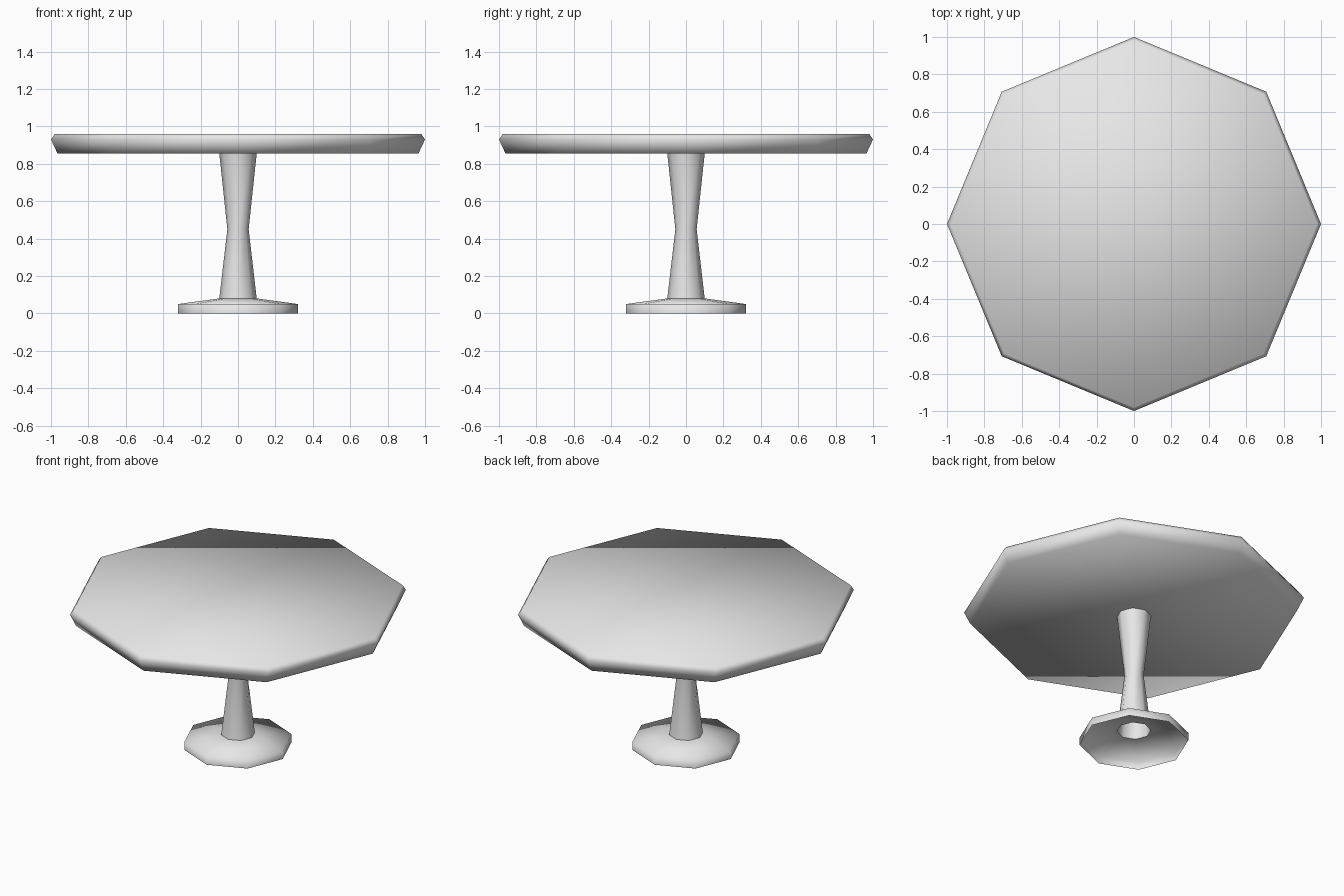
import bpy
import bmesh
import math

if "Cube" in bpy.data.objects:
    bpy.data.objects.remove(bpy.data.objects["Cube"])

SIDES = 8

grey = bpy.data.materials.new("light_grey")
grey.diffuse_color = (0.8, 0.8, 0.8, 1)
grey.use_nodes = True
grey.node_tree.nodes["Principled BSDF"].inputs["Base Color"].default_value = grey.diffuse_color


def lathe(name, profile, capped=False):
    """Turn (radius, height) points, listed bottom to top, into an octagonal surface."""
    bm = bmesh.new()
    rings = []
    for r, z in profile:
        angles = [2 * math.pi * i / SIDES for i in range(SIDES)]
        rings.append([bm.verts.new((r * math.cos(a), r * math.sin(a), z)) for a in angles])
    for low, high in zip(rings, rings[1:]):
        for i in range(SIDES):
            j = (i + 1) % SIDES
            bm.faces.new((low[i], low[j], high[j], high[i]))
    if capped:
        bm.faces.new(rings[0][::-1])
        bm.faces.new(rings[-1])
    for f in bm.faces:
        f.smooth = True
    mesh = bpy.data.meshes.new(name)
    bm.to_mesh(mesh)
    bm.free()
    mesh.materials.append(grey)
    obj = bpy.data.objects.new(name, mesh)
    bpy.context.collection.objects.link(obj)
    return obj


# Table top with a bevelled, undercut rim
lathe("table_top", [(0.965, 0.855), (1.0, 0.93), (0.98, 0.96)], capped=True)

# Hollow pedestal with a narrow waist
lathe("pedestal", [(0.10, 0.08), (0.057, 0.45), (0.10, 0.855)])

# Open-bottomed foot sloping up to the pedestal
lathe("foot", [(0.32, 0.0), (0.32, 0.05), (0.10, 0.08)])
